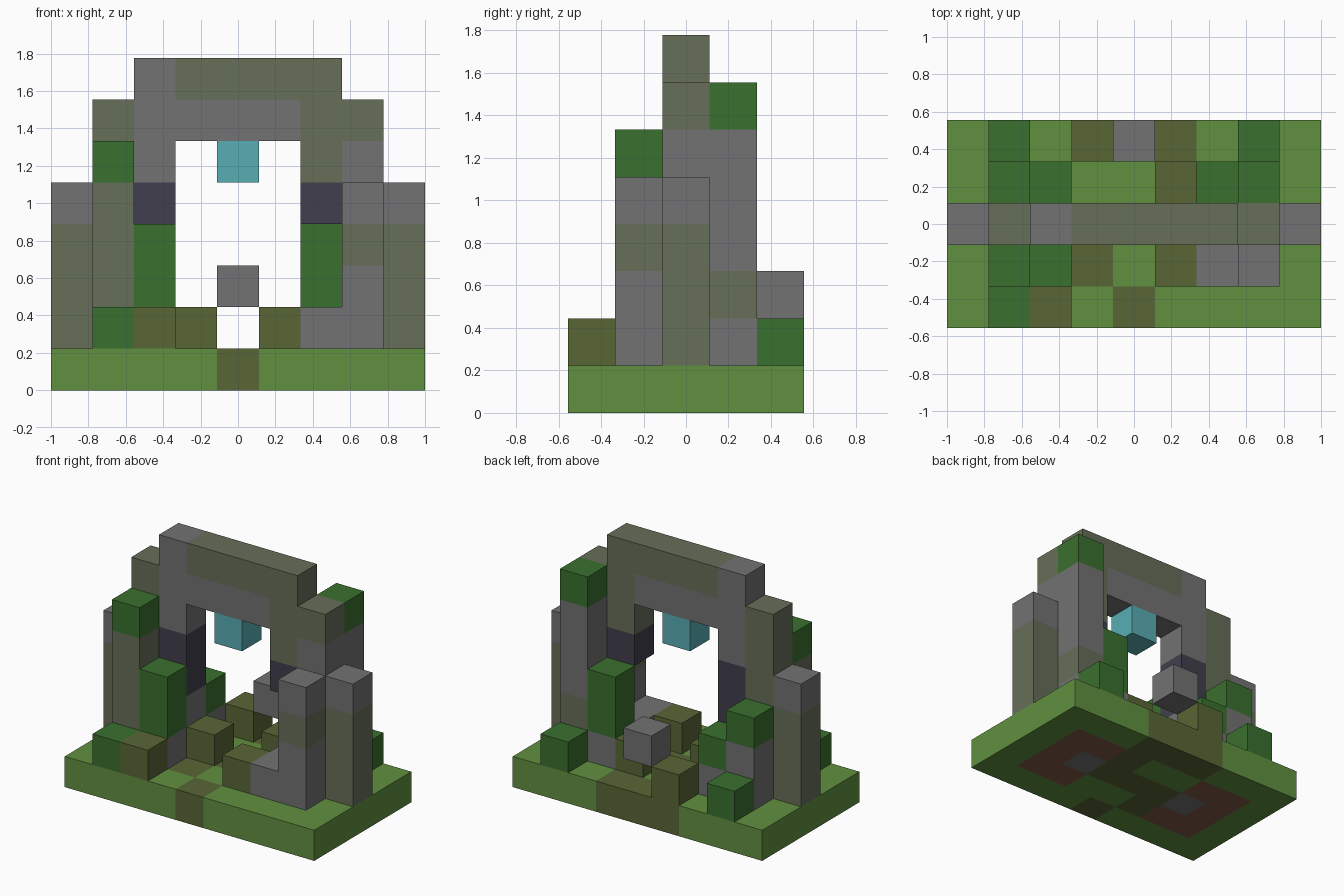
import bpy
import bmesh
from mathutils import Vector

cube = bpy.data.objects.get("Cube")
if cube:
    bpy.data.objects.remove(cube, do_unlink=True)

NX, NY = 9, 5
CELL = 2 / NX


def linear(c):
    c /= 255
    return c / 12.92 if c <= 0.04045 else ((c + 0.055) / 1.055) ** 2.4


def material(name, r, g, b):
    mat = bpy.data.materials.new(name)
    mat.use_nodes = True
    colour = (linear(r), linear(g), linear(b), 1)
    mat.diffuse_color = colour
    bsdf = mat.node_tree.nodes["Principled BSDF"]
    bsdf.inputs["Base Color"].default_value = colour
    bsdf.inputs["Roughness"].default_value = 1
    return mat


# One letter per block type
PALETTE = {
    "G": material("grass", 97, 144, 64),
    "L": material("leaf_green", 58, 112, 46),
    "S": material("stone_grey", 114, 114, 115),
    "M": material("mossy_stone", 102, 110, 88),
    "D": material("dark_stone", 64, 63, 77),
    "P": material("path_olive", 88, 102, 53),
    "C": material("crystal_teal", 88, 174, 180),
    "R": material("dirt_brown", 128, 90, 72),
}
LETTERS = list(PALETTE)
parts = {}
solid = set()


def place(part, i, j, k, letter):
    if letter != ".":
        parts.setdefault(part, {})[(i, j, k)] = letter
        solid.add((i, j, k))


def column(part, i, j, blocks):
    """Stack blocks upward from the ground; a dot leaves a gap."""
    for k, letter in enumerate(blocks, start=1):
        place(part, i, j, k, letter)


# Ground slab, rows from front to back
GROUND = ["GGGGPGGGG",
          "GRRPGGRRG",
          "GRSPPPSRG",
          "GRRGGPRRG",
          "GGGPPPGGG"]
for j, row in enumerate(GROUND):
    for i, letter in enumerate(row):
        place("ground", i, j, 0, letter)

# Arch: outer buttresses, shoulders, inner pillars and lintel
for side, i in (("right", 0), ("left", 8)):
    column(side + "_buttress", i, 2, "MMMS")
column("right_shoulder", 1, 2, "MMMMMM")
column("left_shoulder", 7, 2, "SSSSSM")
column("right_pillar", 2, 2, "SSDDSSS")
column("left_pillar", 6, 2, "S..DMMM")
for i in (3, 4, 5):
    column("lintel", i, 2, ".....SM")

# Ruined piers in front of and behind the arch
column("front_right_pier", 1, 1, "MMMML")
column("front_left_pier", 7, 1, "SSMS")
column("front_left_step", 6, 1, "S")
column("back_left_pier", 7, 3, "SMSSSL")
column("back_right_pier", 1, 3, "SSL")

# Overgrown stumps and bushes
column("front_right_stump", 2, 1, "SLL")
column("back_left_stump", 6, 3, "SLL")
column("back_right_stump", 2, 3, "SL")
column("front_bush", 1, 0, "L")
column("back_right_bush", 1, 4, "L")
column("back_left_bush", 7, 4, "L")

# Loose rubble beside the path
for n, (i, j) in enumerate([(2, 0), (3, 2), (5, 1), (5, 3), (3, 4)]):
    column("rubble_%d" % n, i, j, "P")

# Floating blocks
column("floating_crystal", 4, 2, "....C")
column("floating_stone", 4, 4, ".S")


def build(name, cells):
    """Make one object from the exposed faces of its blocks."""
    bm = bmesh.new()
    corners = {}

    def vert(p):
        key = tuple(p)
        if key not in corners:
            x, y, z = p
            corners[key] = bm.verts.new(
                ((x - NX / 2) * CELL, (y - NY / 2) * CELL, z * CELL))
        return corners[key]

    used = sorted(set(cells.values()), key=LETTERS.index)
    for cell, letter in cells.items():
        for axis in range(3):
            u, v = (axis + 1) % 3, (axis + 2) % 3
            for direction in (-1, 1):
                beside = list(cell)
                beside[axis] += direction
                if tuple(beside) in solid:
                    continue
                quad = []
                for du, dv in ((0, 0), (1, 0), (1, 1), (0, 1)):
                    p = list(cell)
                    p[axis] += max(direction, 0)
                    p[u] += du
                    p[v] += dv
                    quad.append(vert(p))
                face = bm.faces.new(quad if direction > 0 else quad[::-1])
                face.material_index = used.index(letter)
    mesh = bpy.data.meshes.new(name)
    bm.to_mesh(mesh)
    bm.free()
    for letter in used:
        mesh.materials.append(PALETTE[letter])
    obj = bpy.data.objects.new(name, mesh)
    bpy.context.collection.objects.link(obj)


for name, cells in parts.items():
    build(name, cells)
